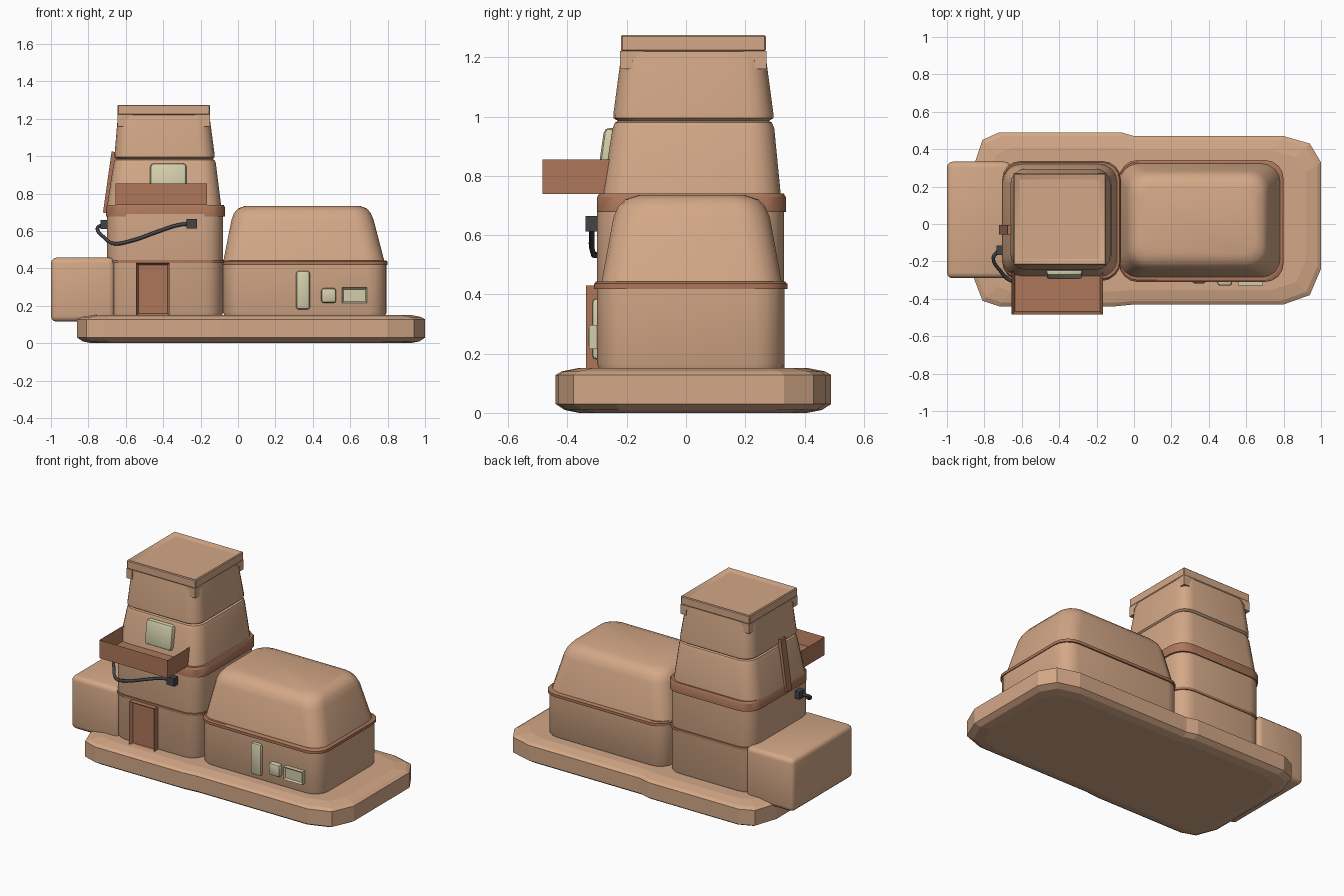
import bpy, bmesh, math
from mathutils import Vector

if "Cube" in bpy.data.objects:
    bpy.data.objects.remove(bpy.data.objects["Cube"])


def lin(c):
    c /= 255
    return c / 12.92 if c <= 0.04045 else ((c + 0.055) / 1.055) ** 2.4


def material(name, rgb):
    m = bpy.data.materials.new(name)
    m.diffuse_color = (*[lin(c) for c in rgb], 1)
    m.use_nodes = True
    m.node_tree.nodes["Principled BSDF"].inputs["Base Color"].default_value = m.diffuse_color
    return m


TAN = material("clay tan", (212, 168, 135))
BROWN = material("wood brown", (173, 119, 90))
CREAM = material("pale cream", (212, 206, 172))
DARK = material("dark grey", (66, 68, 72))


def finish(name, bm, mat, smooth=None):
    bmesh.ops.recalc_face_normals(bm, faces=bm.faces)
    me = bpy.data.meshes.new(name)
    bm.to_mesh(me)
    bm.free()
    ob = bpy.data.objects.new(name, me)
    bpy.context.collection.objects.link(ob)
    me.materials.append(mat)
    if smooth:
        bpy.ops.object.select_all(action='DESELECT')
        ob.select_set(True)
        bpy.context.view_layer.objects.active = ob
        bpy.ops.object.shade_smooth_by_angle(angle=math.radians(smooth))
    return ob


def rounded(x0, x1, y0, y1, r, n=4):
    pts = []
    for cx, cy, a in ((x1 - r, y1 - r, 0), (x0 + r, y1 - r, 90),
                      (x0 + r, y0 + r, 180), (x1 - r, y0 + r, 270)):
        for i in range(n + 1):
            t = math.radians(a + 90 * i / n)
            pts.append((cx + r * math.cos(t), cy + r * math.sin(t)))
    return pts


def stack(name, loops, mat, smooth=None):
    """Skin a list of (outline, z) loops and cap both ends."""
    bm = bmesh.new()
    rings = [[bm.verts.new((x, y, z)) for x, y in pts] for pts, z in loops]
    n = len(rings[0])
    for a, b in zip(rings, rings[1:]):
        for i in range(n):
            bm.faces.new((a[i], a[(i + 1) % n], b[(i + 1) % n], b[i]))
    bm.faces.new(rings[0][::-1])
    bm.faces.new(rings[-1])
    return finish(name, bm, mat, smooth)


def loft(name, secs, mat, smooth=32, n=4):
    """Sections are (x0, x1, y0, y1, radius, z)."""
    return stack(name, [(rounded(*s[:5], n), s[5]) for s in secs], mat, smooth)


def box(name, x0, x1, y0, y1, z0, z1, mat, bevel=0, segs=2):
    bm = bmesh.new()
    bmesh.ops.create_cube(bm, size=1)
    for v in bm.verts:
        v.co = Vector(((x0 + x1) / 2 + v.co.x * (x1 - x0),
                       (y0 + y1) / 2 + v.co.y * (y1 - y0),
                       (z0 + z1) / 2 + v.co.z * (z1 - z0)))
    if bevel:
        bmesh.ops.bevel(bm, geom=bm.edges[:], offset=bevel, segments=segs,
                        profile=0.5, affect='EDGES')
    return finish(name, bm, mat, 32 if bevel else None)


def recess(ob, direction, width, depth):
    """Inset the face pointing along a direction and push it inward."""
    bm = bmesh.new()
    bm.from_mesh(ob.data)
    d = Vector(direction)
    f = max(bm.faces, key=lambda f: (round(f.normal.dot(d), 3), f.calc_area()))
    bmesh.ops.inset_region(bm, faces=[f], thickness=width)
    bmesh.ops.translate(bm, verts=f.verts[:], vec=-d * depth)
    bm.to_mesh(ob.data)
    bm.free()


# Ground slab with a small step in its outline
outline = [(1, .33), (.94, .43), (.8, .47), (0, .47), (-.07, .49), (-.72, .49),
           (-.81, .45), (-.86, .30), (-.86, -.28), (-.81, -.41), (-.72, -.44),
           (-.10, -.44), (0, -.43), (.8, -.43), (.94, -.38), (1, -.24)]


def shrink(d):
    return [(.07 + (x - .07) * (1 - d / .93), .02 + (y - .02) * (1 - d / .46)) for x, y in outline]


stack("ground_slab", [(shrink(.08), 0), (shrink(.03), .01), (shrink(0), .03), (shrink(0), .128),
                      (shrink(.02), .14), (shrink(.08), .152)], TAN)

# Tower body: lower block, middle storey, upper storey, top storey
loft("tower_lower", [(-.69, -.09, -.29, .32, .09, .14), (-.70, -.08, -.30, .33, .10, .165),
                     (-.70, -.08, -.30, .33, .10, .69)], TAN)
loft("tower_thin_band", [(-.705, -.075, -.305, .335, .10, .428),
                         (-.705, -.075, -.305, .335, .10, .444)], BROWN)
loft("tower_wide_band", [(-.705, -.07, -.30, .337, .10, .678), (-.705, -.07, -.30, .337, .10, .728),
                         (-.698, -.077, -.293, .33, .095, .74)], BROWN)
loft("tower_upper", [(-.70, -.09, -.283, .32, .095, .735), (-.665, -.118, -.248, .298, .085, .96),
                     (-.658, -.125, -.24, .29, .08, .98), (-.645, -.14, -.225, .275, .07, .987)], TAN)
loft("tower_top_storey", [(-.645, -.14, -.225, .275, .07, .982), (-.66, -.125, -.245, .295, .08, .995),
                          (-.66, -.125, -.245, .295, .08, 1.01),
                          (-.642, -.153, -.217, .267, .07, 1.22)], TAN)

# Square cap with sunken panel and arched skirts
cap = box("tower_cap", -.645, -.15, -.22, .27, 1.22, 1.275, TAN, .005, 1)
recess(cap, (0, 0, 1), .04, .012)
half = .247
arch = [(-half, 1.222), (-half, 1.16), (-half + .03, 1.16), (-half + .04, 1.19), (-half + .08, 1.222)]
for side in range(4):
    a = side * math.pi / 2
    bm = bmesh.new()
    for sgn in (1, -1):
        fs = [bm.verts.new((sgn * u, -half + .001, z)) for u, z in arch]
        f = bm.faces.new(fs)
        g = bmesh.ops.extrude_face_region(bm, geom=[f])
        bmesh.ops.translate(bm, vec=(0, .04, 0),
                            verts=[v for v in g['geom'] if isinstance(v, bmesh.types.BMVert)])
    for v in bm.verts:
        x, y = v.co.x, v.co.y
        v.co.x = -.3975 + x * math.cos(a) - y * math.sin(a)
        v.co.y = .025 + x * math.sin(a) + y * math.cos(a)
    finish("cap_skirt_%d" % side, bm, TAN)

# Long hall with domed roof
loft("hall_lower", [(-.07, .785, -.29, .32, .09, .14), (-.08, .795, -.30, .333, .10, .165),
                    (-.08, .795, -.30, .333, .10, .43)], TAN)
loft("hall_band", [(-.08, .80, -.31, .342, .10, .418), (-.08, .80, -.31, .342, .10, .436),
                   (-.075, .79, -.30, .332, .095, .443)], BROWN)
loft("hall_roof", [(-.08, .785, -.287, .325, .10, .43), (-.035, .725, -.245, .283, .10, .66),
                   (-.022, .71, -.23, .268, .10, .695), (0, .69, -.205, .245, .09, .72),
                   (.04, .65, -.16, .20, .07, .735)], TAN)

# Side annex
box("side_annex", -1, -.66, -.29, .333, .115, .458, TAN, .03, 3)

# Balcony tray
balcony = box("balcony", -.655, -.165, -.485, -.25, .738, .855, BROWN)
recess(balcony, (0, 0, 1), .025, .085)

# Doorway
door = box("door_frame", -.545, -.365, -.338, -.28, .145, .43, BROWN)
recess(door, (0, -1, 0), .018, .02)

# Pale windows
upper_window = box("upper_window", -.47, -.275, -.025, .025, -.08, .08, CREAM, .02)
upper_window.rotation_euler = (-math.radians(8), 0, 0)
upper_window.location = (0, -.262, .882)
box("tall_window", .31, .385, -.318, -.28, .18, .387, CREAM, .015)
box("small_window", .445, .525, -.33, -.28, .215, .295, CREAM, .015)
wide = box("wide_window", .555, .69, -.328, -.28, .215, .297, CREAM)
recess(wide, (0, -1, 0), .012, .01)

# Leaning strip on the tower's left face
strip = box("side_strip", -.014, .014, -.025, .025, -.165, .165, BROWN)
strip.rotation_euler = (0, math.radians(8), 0)
strip.location = (-.685, -.03, .86)

# Cable with a junction box at each end
cu = bpy.data.curves.new("cable", 'CURVE')
cu.dimensions = '3D'
cu.bevel_depth = .010
cu.bevel_resolution = 1
cu.resolution_u = 4
cu.use_fill_caps = True
path = [(-.72, -.14, .635), (-.752, -.18, .615), (-.715, -.25, .565), (-.665, -.30, .533),
        (-.58, -.315, .545), (-.42, -.318, .60), (-.32, -.318, .632), (-.245, -.318, .64)]
sp = cu.splines.new('BEZIER')
sp.bezier_points.add(len(path) - 1)
for p, co in zip(sp.bezier_points, path):
    p.co = co
    p.handle_left_type = p.handle_right_type = 'AUTO'
cable = bpy.data.objects.new("cable", cu)
bpy.context.collection.objects.link(cable)
cu.materials.append(DARK)
box("junction_box_front", -.275, -.22, -.34, -.29, .613, .665, DARK)
box("junction_box_side", -.735, -.69, -.165, -.115, .61, .66, DARK)
